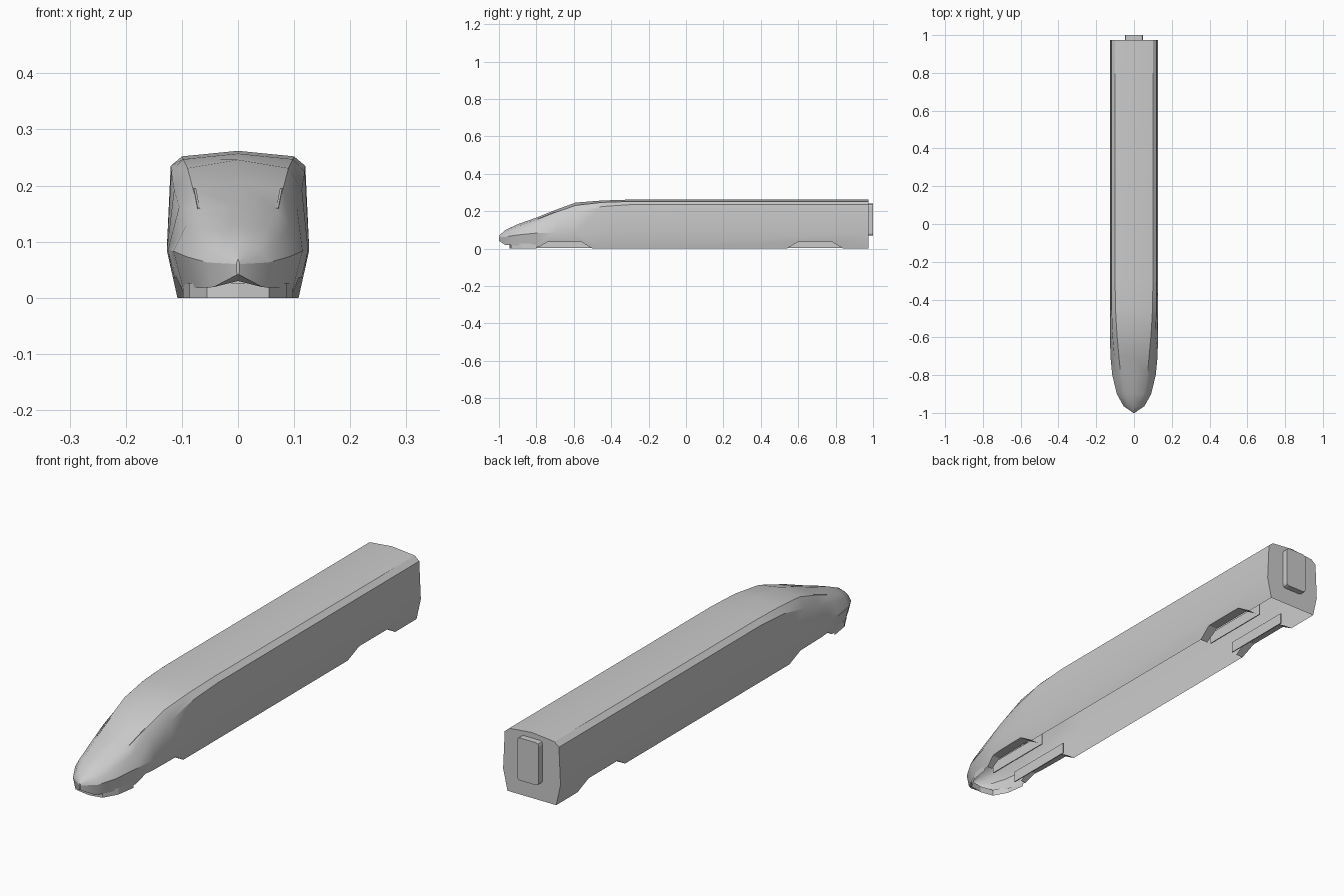
import bpy, bmesh, math

if "Cube" in bpy.data.objects:
    bpy.data.objects.remove(bpy.data.objects["Cube"])


def make(name, verts, faces):
    me = bpy.data.meshes.new(name)
    me.from_pydata(verts, [], faces)
    bm = bmesh.new()
    bm.from_mesh(me)
    bmesh.ops.recalc_face_normals(bm, faces=bm.faces)
    bm.to_mesh(me)
    bm.free()
    ob = bpy.data.objects.new(name, me)
    bpy.context.collection.objects.link(ob)
    return ob


def loft(name, rings, caps=True):
    n = len(rings[0])
    verts = [v for r in rings for v in r]
    faces = [(k * n + i, k * n + (i + 1) % n, (k + 1) * n + (i + 1) % n, (k + 1) * n + i)
             for k in range(len(rings) - 1) for i in range(n)]
    if caps:
        faces += [tuple(range(n)), tuple(range((len(rings) - 1) * n, len(rings) * n))]
    return make(name, verts, faces)


def box(name, x0, x1, y0, y1, z0, z1):
    return loft(name, [[(x0, y, z0), (x1, y, z0), (x1, y, z1), (x0, y, z1)] for y in (y0, y1)])


def activate(ob):
    bpy.ops.object.select_all(action='DESELECT')
    ob.select_set(True)
    bpy.context.view_layer.objects.active = ob


# Body stations: y, bottom centre z, then half-section points, then roof centre z
stations = [
    (-1.0, .042, [(.002, .041), (.003, .060), (.002, .064), (.001, .067)], .069),
    (-.965, .030, [(.044, .019), (.055, .063), (.045, .080), (.028, .092)], .100),
    (-.90, .024, [(.076, .017), (.091, .073), (.074, .104), (.050, .120)], .130),
    (-.80, .012, [(.096, .010), (.115, .083), (.092, .130), (.070, .155)], .166),
    (-.70, 0, [(.105, 0), (.125, .085), (.105, .162), (.080, .193)], .206),
    (-.59, 0, [(.108, 0), (.127, .085), (.114, .192), (.090, .231)], .246),
    (-.45, 0, [(.108, 0), (.127, .085), (.119, .225), (.098, .247)], .257),
    (-.30, 0, [(.108, 0), (.127, .085), (.120, .235), (.100, .252)], .262),
    (.975, 0, [(.108, 0), (.127, .085), (.120, .235), (.100, .252)], .262),
]
rings = []
for y, zb, half, zt in stations:
    rings.append([(0, y, zb)] + [(x, y, z) for x, z in half] + [(0, y, zt)]
                 + [(-x, y, z) for x, z in reversed(half)])
body = loft("car_body", rings)

# Trapezoid bogie openings cut into both sides, with upright side frames inside
INNER = .075
for label, yc in (("front", -.65), ("rear", .69)):
    prof = [(-.165, -.02), (-.15, 0), (-.09, .036), (.09, .036), (.15, 0), (.165, -.02)]
    for side, s in (("left", -1), ("right", 1)):
        cutter = loft("bogie_cutter", [[(s * x, yc + y, z) for y, z in prof] for x in (INNER, .2)])
        mod = body.modifiers.new("opening", 'BOOLEAN')
        mod.operation = 'DIFFERENCE'
        mod.solver = 'EXACT'
        mod.object = cutter
        activate(body)
        bpy.ops.object.modifier_apply(modifier=mod.name)
        bpy.data.objects.remove(cutter)
        x = s * .055
        box(f"{label}_bogie_frame_{side}", x - .002, x + .002, yc - .15, yc + .15, .003, .048)

# Open the underside, leaving narrow flanges round the bogie openings
bm = bmesh.new()
bm.from_mesh(body.data)
gone = []
for f in bm.faces:
    c = f.calc_center_median()
    under = f.normal.z < -.8 and c.z < .026 and c.y > -.96 and max(v.co.z for v in f.verts) < .032
    inner_wall = all(abs(abs(v.co.x) - INNER) < 1e-4 for v in f.verts)
    if (under and abs(f.normal.z) > .9) or inner_wall:
        gone.append(f)
bmesh.ops.delete(bm, geom=gone, context='FACES')
bm.to_mesh(body.data)
bm.free()
activate(body)
bpy.ops.object.shade_smooth_by_angle(angle=math.radians(30))

# Crisp belt line round the nose
belt = [(half[1][0], y, half[1][1]) for y, zb, half, zt in stations[:5]]
bm = bmesh.new()
bm.from_mesh(body.data)
for e in bm.edges:
    if all(any(abs(abs(v.co.x) - p[0]) + abs(v.co.y - p[1]) + abs(v.co.z - p[2]) < 1e-4
               for p in belt) for v in e.verts):
        e.smooth = False
bm.to_mesh(body.data)
bm.free()

# Front skirt under the nose
plan = [(0, -.945), (.055, -.935), (.086, -.88), (.098, -.80),
        (-.098, -.80), (-.086, -.88), (-.055, -.935)]
skirt = loft("front_skirt", [[(x, y, z) for x, y in plan] for z in (0, .026)], caps=False)
bm = bmesh.new()
bm.from_mesh(skirt.data)
bmesh.ops.delete(bm, geom=[f for f in bm.faces if all(v.co.y > -.81 for v in f.verts)],
                 context='FACES')
bm.to_mesh(skirt.data)
bm.free()

# Slim lamp ridges on the nose
for side, s in (("left", -1), ("right", 1)):
    loft(f"lamp_{side}", [[(s * (x - .002), y, z - .008), (s * (x + .002), y, z - .008),
                           (s * (x + .002), y, z), (s * (x - .002), y, z)]
                          for x, y, z in ((.070, -.79, .160), (.077, -.70, .196))])

# Rear gangway with rounded corners
gangway = box("rear_gangway", -.048, .048, .965, 1.0, .07, .24)
bm = bmesh.new()
bm.from_mesh(gangway.data)
edges = [e for e in bm.edges if abs(e.verts[0].co.y - e.verts[1].co.y) > .01]
bmesh.ops.bevel(bm, geom=edges, offset=.012, segments=2, profile=.5, affect='EDGES')
bm.to_mesh(gangway.data)
bm.free()
